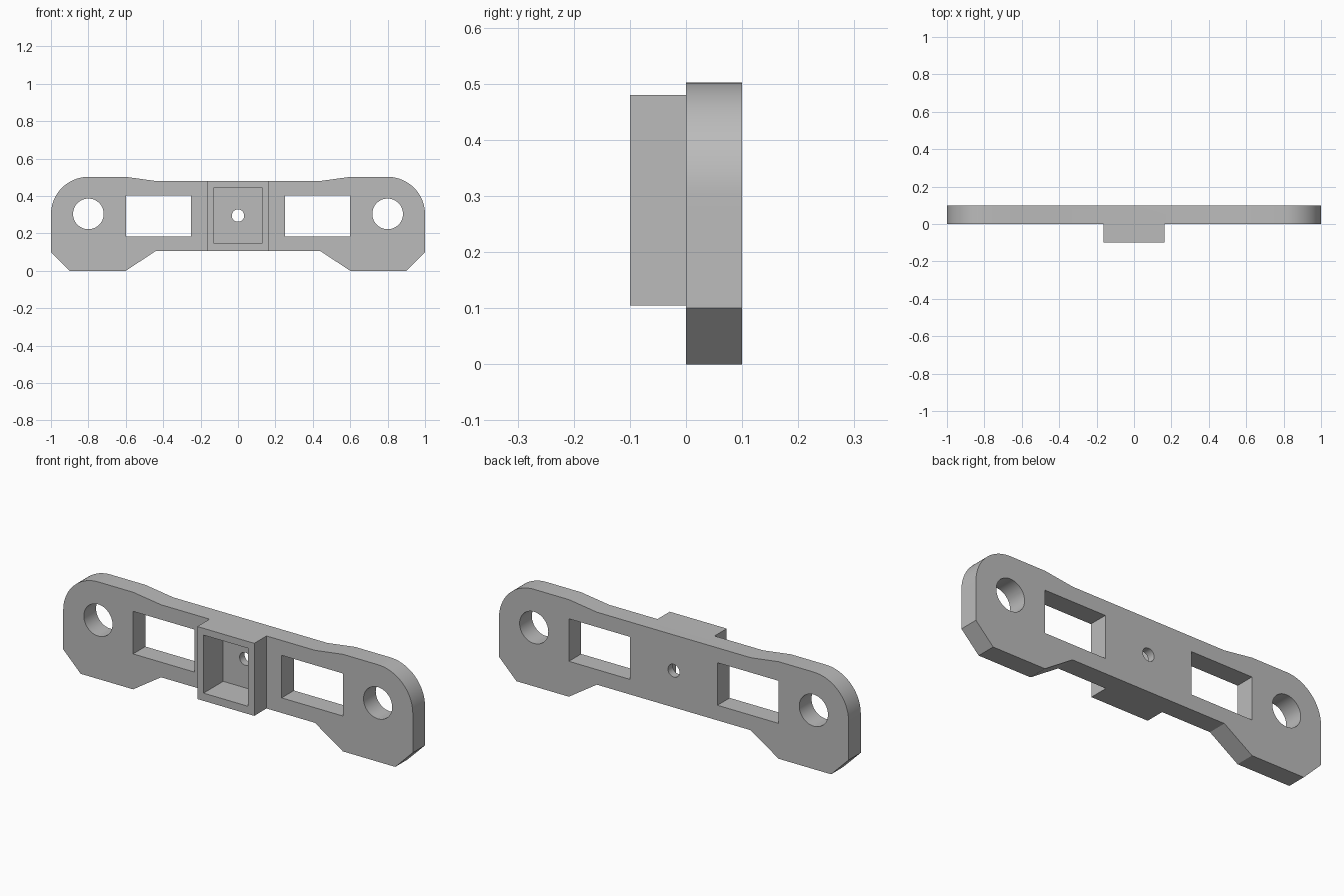
import bpy, bmesh, math
from mathutils import Matrix

if "Cube" in bpy.data.objects:
    bpy.data.objects.remove(bpy.data.objects["Cube"], do_unlink=True)

grey = bpy.data.materials.new("Plain grey")
grey.use_nodes = True
colour = (0.5, 0.5, 0.5, 1)
grey.diffuse_color = colour
grey.node_tree.nodes["Principled BSDF"].inputs["Base Color"].default_value = colour


def prism(name, outline, y0, y1):
    """Extrude an x-z outline from y0 to y1."""
    bm = bmesh.new()
    face = bm.faces.new([bm.verts.new((x, y0, z)) for x, z in outline])
    ext = bmesh.ops.extrude_face_region(bm, geom=[face])
    verts = [v for v in ext["geom"] if isinstance(v, bmesh.types.BMVert)]
    bmesh.ops.translate(bm, verts=verts, vec=(0, y1 - y0, 0))
    bmesh.ops.recalc_face_normals(bm, faces=bm.faces)
    mesh = bpy.data.meshes.new(name)
    bm.to_mesh(mesh)
    bm.free()
    mesh.materials.append(grey)
    obj = bpy.data.objects.new(name, mesh)
    bpy.context.collection.objects.link(obj)
    return obj


def rect(x0, x1, z0, z1):
    return [(x0, z0), (x1, z0), (x1, z1), (x0, z1)]


def arc(cx, cz, r, start, end, n):
    angles = [math.radians(start + (end - start) * i / n) for i in range(n + 1)]
    return [(cx + r * math.cos(a), cz + r * math.sin(a)) for a in angles]


def circle(cx, cz, r, n=48):
    return arc(cx, cz, r, 0, 360, n)[:-1]


# Mounting plate: half outline mirrored across the middle
half = [(0.44, 0.105), (0.6, 0), (0.9, 0), (1, 0.1)]
half += arc(0.8, 0.302, 0.2, 0, 90, 20)
half += [(0.6, 0.502), (0.44, 0.48)]
plate = prism("mounting_plate", half + [(-x, z) for x, z in reversed(half)], 0, 0.1)

# Central box, joined into the plate
tools = [(prism("center_box", rect(-0.163, 0.163, 0.105, 0.48), -0.1, 0.05), "UNION")]

# Pocket, screw hole, windows and end holes
cuts = [("pocket_cutter", rect(-0.127, 0.127, 0.145, 0.445), -0.2, 0.06),
        ("screw_hole_cutter", circle(0, 0.295, 0.033, 32), -0.2, 0.2)]
for side, s in (("left", 1), ("right", -1)):
    cuts.append((side + "_window_cutter", rect(s * 0.25, s * 0.6, 0.183, 0.403), -0.2, 0.2))
    cuts.append((side + "_end_hole_cutter", circle(s * 0.8, 0.304, 0.082), -0.2, 0.2))
tools += [(prism(*c), "DIFFERENCE") for c in cuts]

bpy.context.view_layer.objects.active = plate
for tool, operation in tools:
    mod = plate.modifiers.new(tool.name, "BOOLEAN")
    mod.operation, mod.solver, mod.object = operation, "EXACT", tool
    bpy.ops.object.modifier_apply(modifier=mod.name)
    bpy.data.objects.remove(tool, do_unlink=True)

# Smooth the round surfaces, keep corners sharp
bpy.ops.object.select_all(action="DESELECT")
plate.select_set(True)
bpy.ops.object.shade_smooth_by_angle(angle=math.radians(20))
